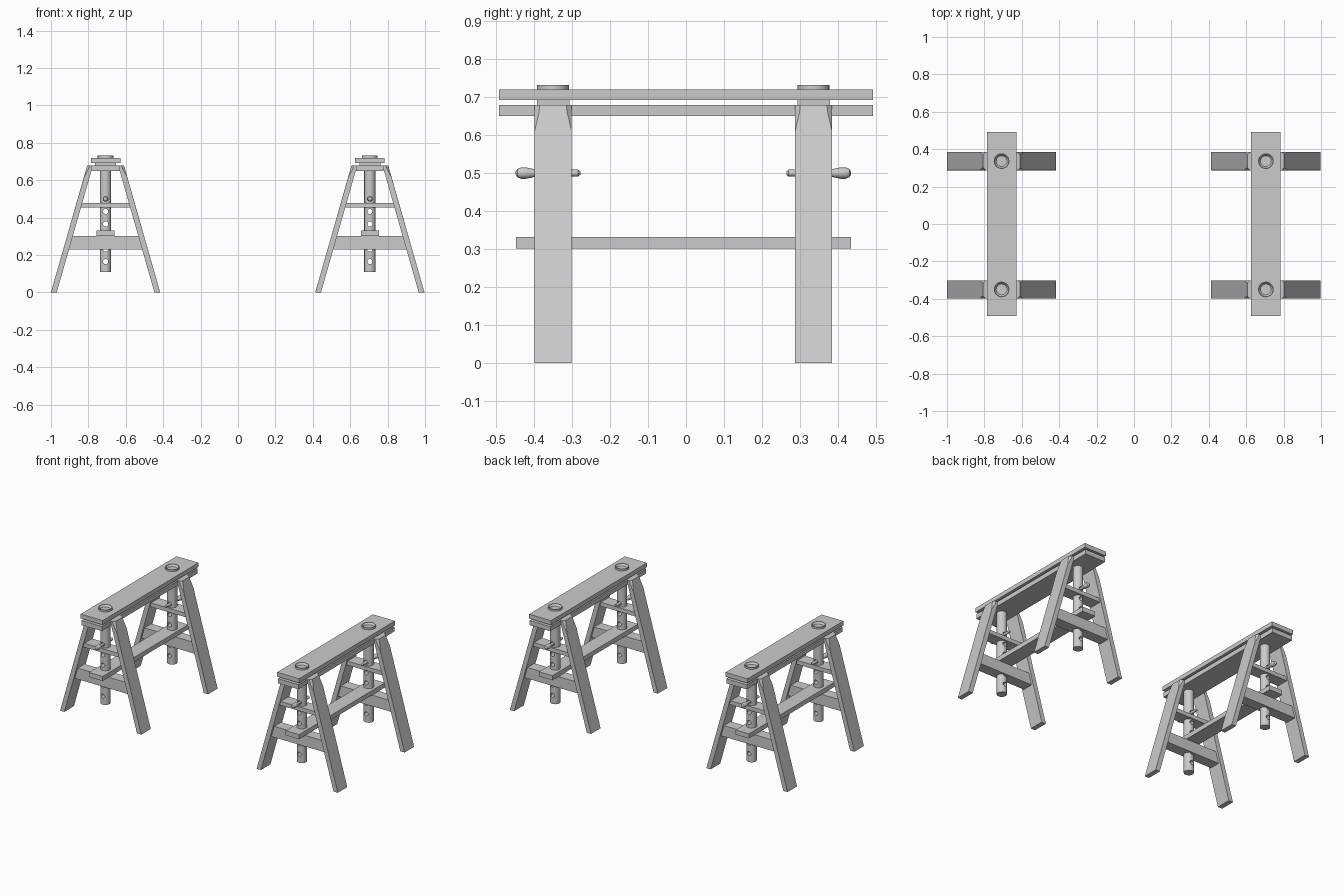
import bpy, bmesh, math
from mathutils import Matrix

cube = bpy.data.objects.get("Cube")
if cube:
    bpy.data.objects.remove(cube)

mat = bpy.data.materials.new("plain grey")
mat.use_nodes = True
grey = (0.6, 0.6, 0.6, 1)
mat.diffuse_color = grey
mat.node_tree.nodes["Principled BSDF"].inputs["Base Color"].default_value = grey

MID_Y = -0.007          # centre of the leg frames
FRAME_Y = 0.343         # leg frame distance from MID_Y
PIN_Z = 0.5


def finish(name, bm, smooth=False):
    bmesh.ops.recalc_face_normals(bm, faces=bm.faces)
    mesh = bpy.data.meshes.new(name)
    bm.to_mesh(mesh)
    bm.free()
    mesh.materials.append(mat)
    ob = bpy.data.objects.new(name, mesh)
    bpy.context.collection.objects.link(ob)
    if smooth:
        bpy.ops.object.select_all(action='DESELECT')
        ob.select_set(True)
        bpy.context.view_layer.objects.active = ob
        bpy.ops.object.shade_smooth_by_angle(angle=math.radians(35))
    return ob


def loft(name, rings, smooth=False, capped=True):
    """Skin a list of equal-length point rings."""
    bm = bmesh.new()
    loops = [[bm.verts.new(p) for p in ring] for ring in rings]
    n = len(loops[0])
    for a, b in zip(loops, loops[1:]):
        for i in range(n):
            j = (i + 1) % n
            bm.faces.new((a[i], a[j], b[j], b[i]))
    if capped:
        bm.faces.new(loops[0])
        bm.faces.new(loops[-1])
    return finish(name, bm, smooth)


def board(name, x, y, half_x, half_y, z0, z1, top_half_x=None):
    rings = []
    for z, hx in ((z0, half_x), (z1, top_half_x or half_x)):
        rings.append([(x + sx * hx, y + sy * half_y, z)
                      for sx, sy in ((-1, -1), (1, -1), (1, 1), (-1, 1))])
    return loft(name, rings)


def turned(name, x, y, profile, axis='Z', z=0, direction=1, sides=20):
    """Revolve (radius, distance) pairs about z or y."""
    rings = []
    for r, d in profile:
        ring = []
        for i in range(sides):
            a = math.tau * i / sides
            u, v = r * math.cos(a), r * math.sin(a)
            ring.append((x + u, y + v, z + d) if axis == 'Z'
                        else (x + u, y + d * direction, z + v))
        rings.append(ring)
    return loft(name, rings, True)


def outer(z):
    """Half spread of the leg's outer face at height z."""
    return 0.292 - 0.285 * z


def leg(name, x, y, side):
    rings = []
    for z, cut in ((0, 0.0005), (0.61, 0.0005), (0.635, 0.006), (0.66, 0.012), (0.68, 0.014)):
        o, h = outer(z), 0.049
        section = ((o - 0.031, -h), (o - cut, -h), (o, cut - h),
                   (o, h - cut), (o - cut, h), (o - 0.031, h))
        rings.append([(x + side * px, y + py, z) for px, py in section])
    return loft(name, rings, True)


def post(name, x, y):
    # round post with a hollow cap, drilled with a row of pin holes
    ob = turned(name, x, y, ((0.03, 0.11), (0.03, 0.715), (0.042, 0.715),
                             (0.042, 0.732), (0.038, 0.732), (0.002, 0.685)))
    bm = bmesh.new()
    for i in range(6):
        z = PIN_Z - i * 0.067
        place = Matrix.Translation((x, y, z)) @ Matrix.Rotation(math.pi / 2, 4, 'X')
        bmesh.ops.create_cone(bm, cap_ends=True, segments=12, radius1=0.014,
                              radius2=0.014, depth=0.2, matrix=place)
    cutter = finish(name + "_hole_cutter", bm)
    cutter.hide_render = True
    cutter.hide_viewport = True
    mod = ob.modifiers.new("pin holes", 'BOOLEAN')
    mod.object = cutter
    mod.operation = 'DIFFERENCE'
    mod.solver = 'EXACT'
    bpy.context.view_layer.objects.active = ob
    bpy.ops.object.modifier_apply(modifier=mod.name)
    bpy.data.objects.remove(cutter)


for tag, x in (("right", -0.708), ("left", 0.705)):
    # long boards
    board(tag + "_top_board", x, 0, 0.079, 0.492, 0.692, 0.72)
    board(tag + "_under_board", x, 0, 0.074, 0.492, 0.65, 0.68)
    board(tag + "_tie_board", x, MID_Y, 0.048, 0.441, 0.302, 0.332)

    for end, s in (("front", -1), ("back", 1)):
        y = MID_Y + s * FRAME_Y
        name = tag + "_" + end
        # splayed legs and cross rails
        for part, side in (("outer_leg", math.copysign(1, x)),
                           ("inner_leg", -math.copysign(1, x))):
            leg(name + "_" + part, x, y, side)
        board(name + "_low_rail", x, y, outer(0.23) - 0.02, 0.035, 0.23, 0.302,
              outer(0.302) - 0.02)
        board(name + "_mid_rail", x, y, outer(0.453) - 0.02, 0.04, 0.453, 0.479,
              outer(0.479) - 0.02)
        board(name + "_spacer", x, y, 0.056, 0.043, 0.68, 0.692)
        # adjustable post and its locking pin with teardrop handle
        post(name + "_post", x, y)
        turned(name + "_pin", x, y,
               ((0.004, -0.072), (0.009, -0.066), (0.009, 0.046), (0.012, 0.056),
                (0.015, 0.072), (0.015, 0.084), (0.011, 0.094), (0.003, 0.099)),
               'Y', PIN_Z, s, 16)
